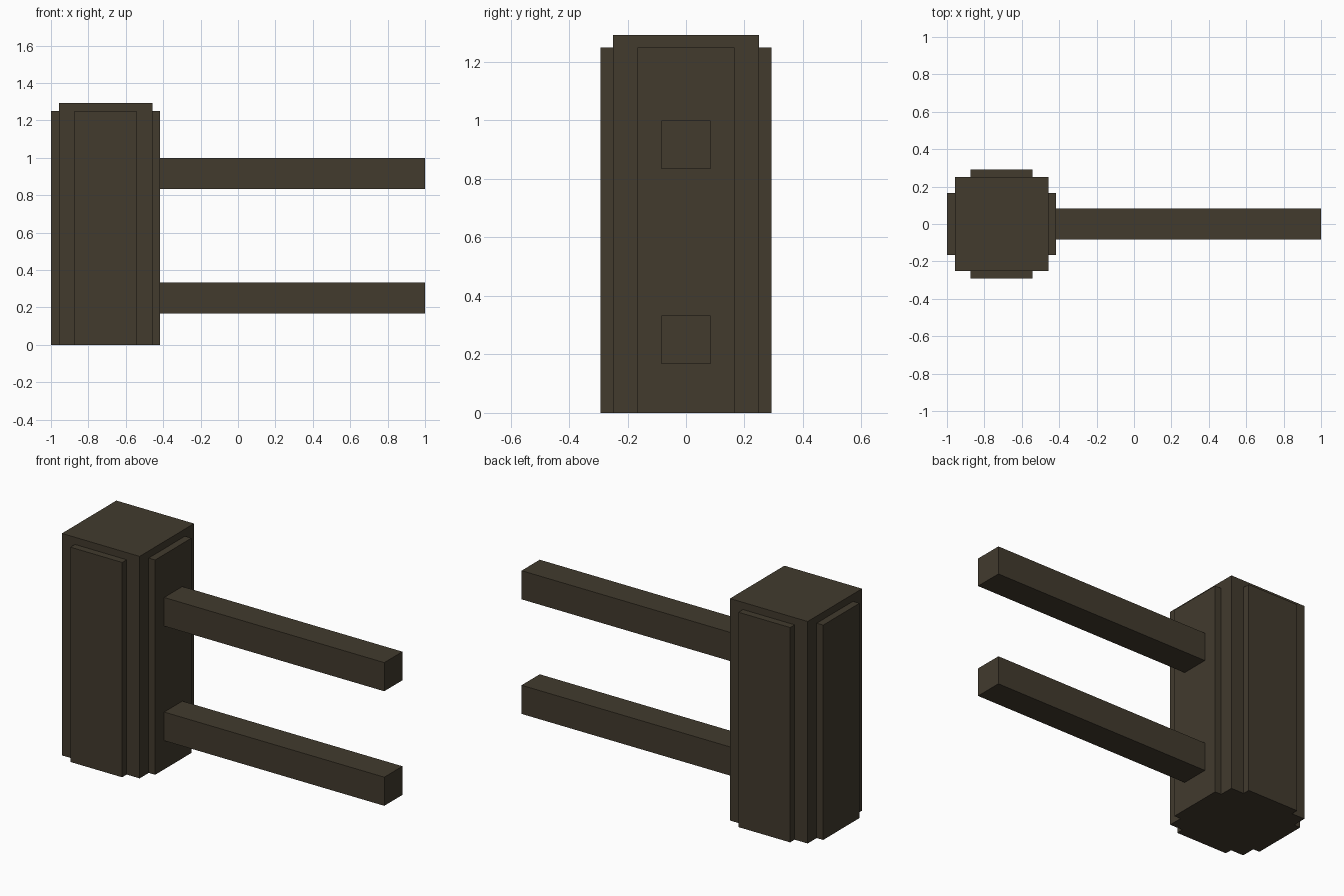
import bpy

U = 1 / 24          # modelling unit
POST_X = -17 * U    # centre of the post

cube = bpy.data.objects.get("Cube")
if cube:
    bpy.data.objects.remove(cube, do_unlink=True)

# Dark weathered wood
wood = bpy.data.materials.new("dark_brown_wood")
wood.use_nodes = True
colour = (0.054, 0.043, 0.027, 1)
wood.diffuse_color = colour
bsdf = wood.node_tree.nodes["Principled BSDF"]
bsdf.inputs["Base Color"].default_value = colour
bsdf.inputs["Roughness"].default_value = 0.9


def box(name, low, high):
    """Flat-shaded box between two corners."""
    centre = [(a + b) / 2 for a, b in zip(low, high)]
    bpy.ops.mesh.primitive_cube_add(size=1, location=centre)
    obj = bpy.context.object
    obj.name = name
    obj.scale = [b - a for a, b in zip(low, high)]
    bpy.ops.object.transform_apply(location=False, rotation=False, scale=True)
    obj.data.materials.append(wood)
    return obj


# Square post core
core, panel, face = 6 * U, 4 * U, 7 * U
box("post", (POST_X - core, -core, 0), (POST_X + core, core, 31 * U))

# Raised panels on the four sides of the post
for side, sign in (("left", 1), ("right", -1)):
    x = sorted((POST_X + sign * core, POST_X + sign * face))
    box(f"{side}_panel", (x[0], -panel, 0), (x[1], panel, 30 * U))
for side, sign in (("back", 1), ("front", -1)):
    y = sorted((sign * core, sign * face))
    box(f"{side}_panel", (POST_X - panel, y[0], 0), (POST_X + panel, y[1], 30 * U))

# Two horizontal rails
for name, z in (("lower_rail", 4 * U), ("upper_rail", 20 * U)):
    box(name, (POST_X + face, -2 * U, z), (1, 2 * U, z + 4 * U))
